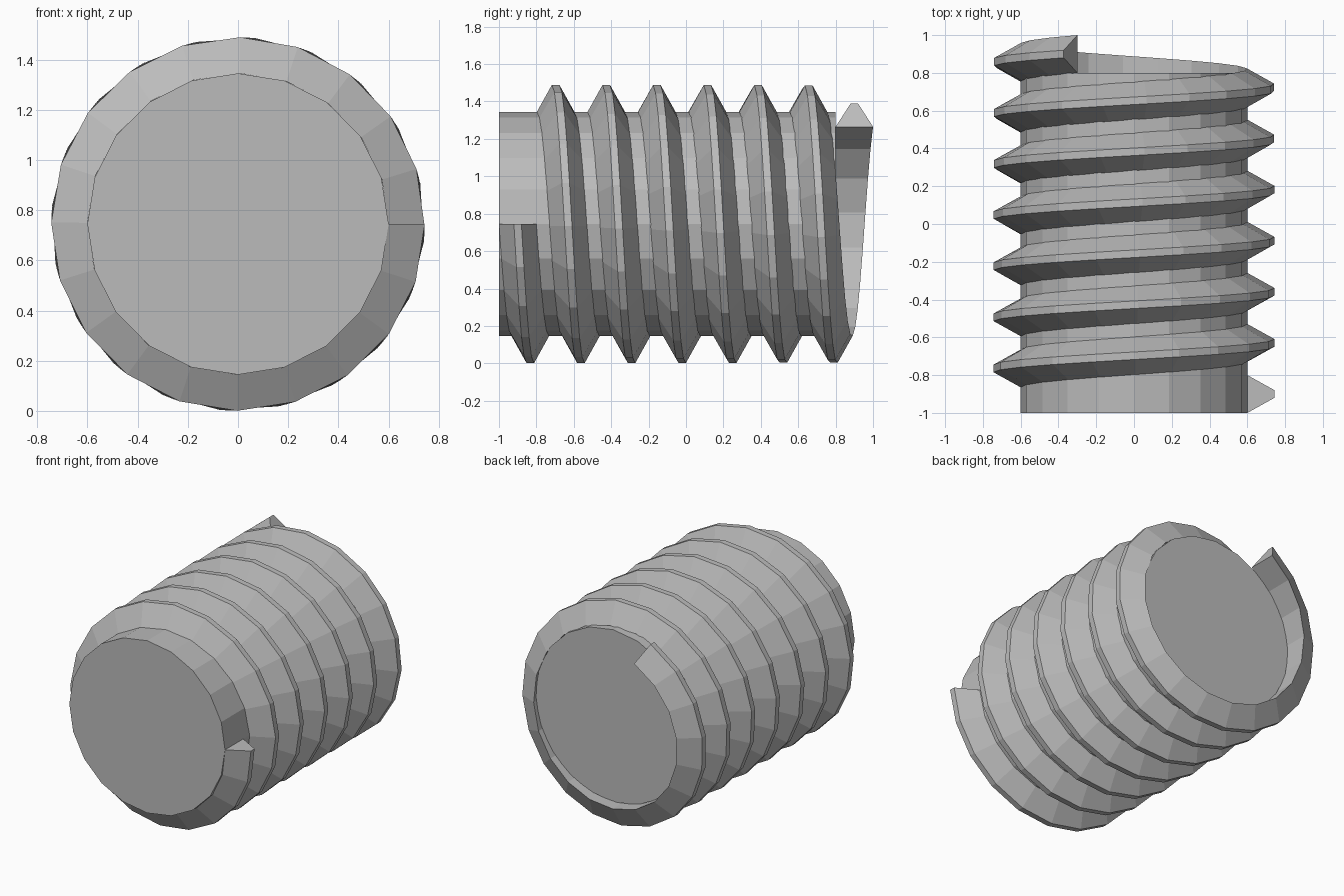
import bpy
import bmesh
from math import cos, sin, radians

cube = bpy.data.objects.get("Cube")
if cube:
    bpy.data.objects.remove(cube, do_unlink=True)

CENTRE_Z = 0.745
CORE_R, CREST_R = 0.6, 0.744
PITCH, TURNS, STEPS = 0.27, 20 / 3, 133

steel = bpy.data.materials.new("grey_metal")
steel.use_nodes = True
GREY = (0.5, 0.5, 0.5, 1)
steel.diffuse_color = GREY
steel.node_tree.nodes["Principled BSDF"].inputs["Base Color"].default_value = GREY


def point(angle, radius, y):
    """Point at an angle about the lengthwise axis."""
    return (radius * cos(angle), y, CENTRE_Z + radius * sin(angle))


def finish(name, bm):
    bmesh.ops.recalc_face_normals(bm, faces=bm.faces)
    mesh = bpy.data.meshes.new(name)
    bm.to_mesh(mesh)
    bm.free()
    mesh.materials.append(steel)
    obj = bpy.data.objects.new(name, mesh)
    bpy.context.collection.objects.link(obj)
    return obj


def loft(name, sections):
    """Skin closed cross-sections and cap both ends."""
    bm = bmesh.new()
    rings = [[bm.verts.new(p) for p in section] for section in sections]
    for a, b in zip(rings, rings[1:]):
        for i in range(len(a)):
            j = (i + 1) % len(a)
            bm.faces.new((a[i], a[j], b[j], b[i]))
    bm.faces.new(rings[0])
    bm.faces.new(rings[-1])
    return finish(name, bm)


# Cylindrical core, shorter than the thread at the back
SIDES = 20
loft("screw_core", [[point(radians(360 * i / SIDES), CORE_R, y) for i in range(SIDES)]
                    for y in (-1, 0.8)])

# Helical thread: trapezoid profile as (radius, offset along the axis)
profile = [(CORE_R, -0.1), (CREST_R, -0.02), (CREST_R, 0.02), (CORE_R, 0.1)]
sections = []
for s in range(STEPS + 1):
    turn = TURNS * s / STEPS
    sections.append([point(radians(-360 * turn), r, -0.9 + PITCH * turn + dy)
                     for r, dy in profile])
loft("screw_thread", sections)
